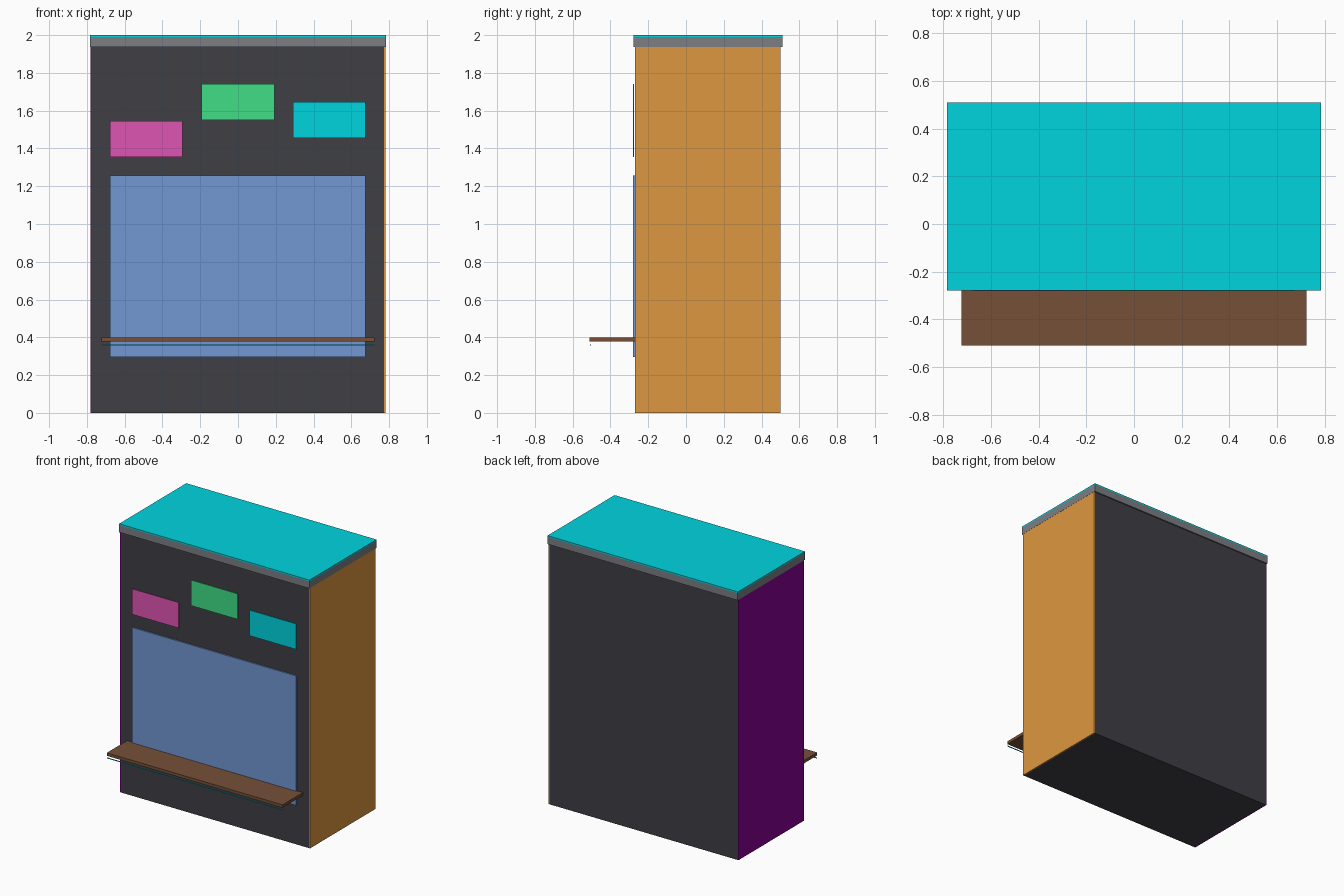
import bpy

if "Cube" in bpy.data.objects:
    bpy.data.objects.remove(bpy.data.objects["Cube"])


def material(name, rgb):
    m = bpy.data.materials.new(name)
    m.diffuse_color = (*rgb, 1)
    m.use_nodes = True
    m.node_tree.nodes["Principled BSDF"].inputs["Base Color"].default_value = m.diffuse_color
    return m


def box(name, x, y, z, mat=None):
    """Box from (min, max) ranges on each axis."""
    bpy.ops.mesh.primitive_cube_add(size=1)
    o = bpy.context.object
    o.name = name
    o.location = [(a + b) / 2 for a, b in (x, y, z)]
    o.scale = [b - a for a, b in (x, y, z)]
    bpy.ops.object.transform_apply(location=True, rotation=False, scale=True)
    if mat:
        o.data.materials.append(mat)
    return o


dark = material("charcoal", (0.05, 0.05, 0.06))
orange = material("orange", (0.72, 0.31, 0.05))
purple = material("purple", (0.25, 0.0, 0.3))
cyan = material("cyan", (0.0, 0.66, 0.74))
blue = material("glass_blue", (0.17, 0.31, 0.65))
pink = material("pink", (0.73, 0.09, 0.45))
green = material("green", (0.05, 0.73, 0.24))
brown = material("wood", (0.18, 0.08, 0.04))
grey = material("trim_grey", (0.2, 0.21, 0.23))

# Cabinet body with coloured side panels
box("body", (-0.773, 0.773), (-0.27, 0.5), (0, 1.94), dark)
box("left_panel", (-0.782, -0.773), (-0.27, 0.5), (0, 1.94), purple)
box("right_panel", (0.773, 0.782), (-0.27, 0.5), (0, 1.94), orange)

# Roof trim and roof sheet
box("roof_trim", (-0.783, 0.783), (-0.279, 0.51), (1.937, 1.99), grey)
box("roof_sheet", (-0.783, 0.783), (-0.279, 0.51), (1.99, 2.0), cyan)

# Window and the three staggered signs above it
box("window", (-0.677, 0.675), (-0.28, -0.27), (0.295, 1.257), blue)
for name, x, z, mat in (("left_sign", -0.485, 1.355, pink),
                        ("middle_sign", 0.0, 1.55, green),
                        ("right_sign", 0.483, 1.455, cyan)):
    box(name, (x - 0.192, x + 0.192), (-0.28, -0.276), (z, z + 0.19), mat)

# Counter shelf with a thin light strip under its front edge
box("shelf", (-0.723, 0.723), (-0.51, -0.27), (0.378, 0.4), brown)
box("light_strip", (-0.723, 0.723), (-0.508, -0.503), (0.358, 0.363), cyan)
